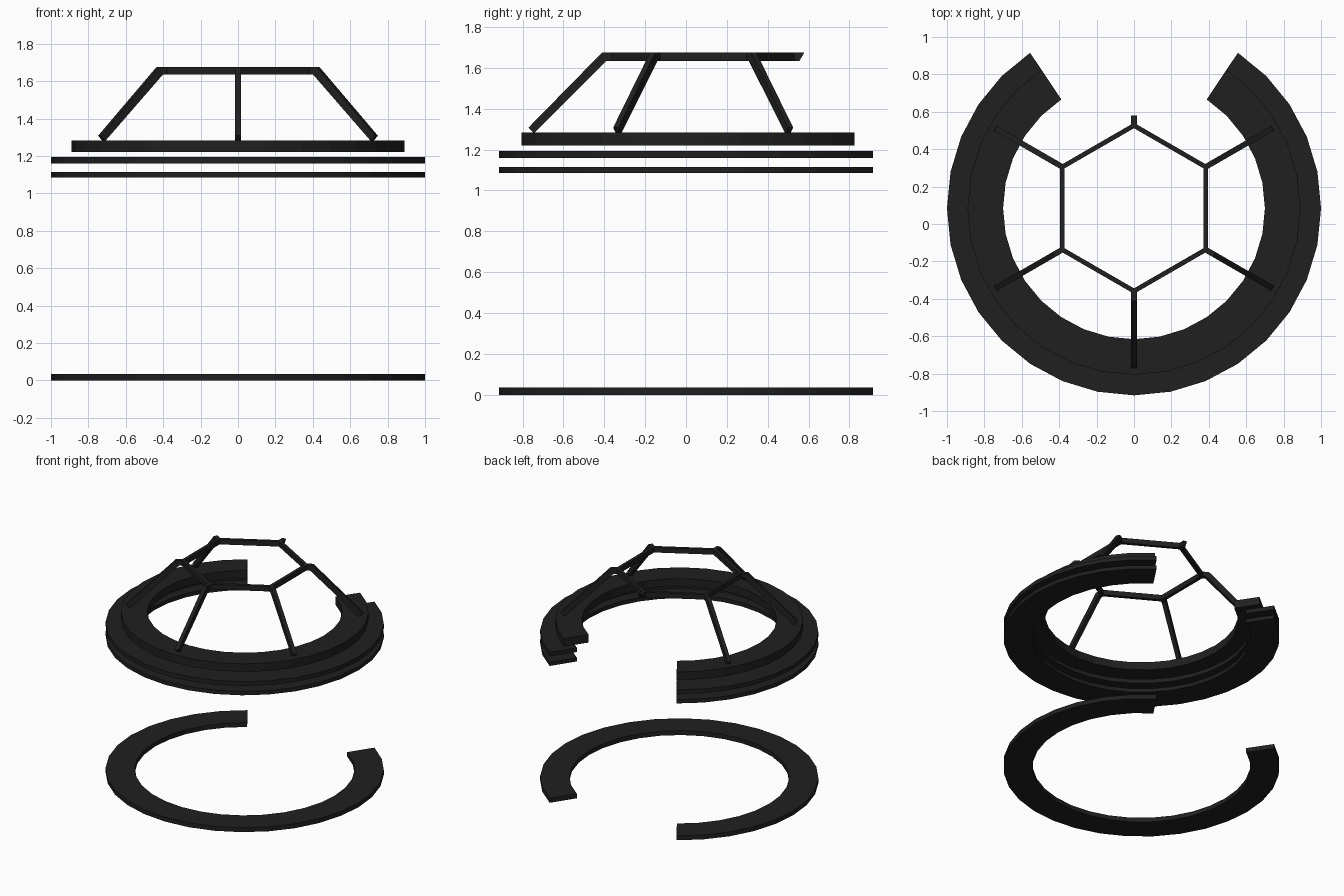
import bpy, bmesh, math
from mathutils import Matrix, Vector

if "Cube" in bpy.data.objects:
    bpy.data.objects.remove(bpy.data.objects["Cube"])

CY = 0.084                      # common axis of rings and frame
STEP = math.radians(11.25)      # 32-sided circle

black = bpy.data.materials.new("black_metal")
black.diffuse_color = (0.014, 0.014, 0.014, 1)
black.use_nodes = True
black.node_tree.nodes["Principled BSDF"].inputs["Base Color"].default_value = black.diffuse_color


def finish(name, bm):
    bmesh.ops.recalc_face_normals(bm, faces=bm.faces[:])
    mesh = bpy.data.meshes.new(name)
    bm.to_mesh(mesh)
    bm.free()
    mesh.materials.append(black)
    ob = bpy.data.objects.new(name, mesh)
    ob.location.y = CY
    bpy.context.collection.objects.link(ob)
    return ob


def sweep(name, r_in, r_out, z0, z1, start, step, count, closed=False):
    """Rectangular section swept around the axis."""
    bm = bmesh.new()
    loops = []
    for i in range(count if closed else count + 1):
        a = start + i * step
        c, s = math.cos(a), math.sin(a)
        loops.append([bm.verts.new((r * c, r * s, z)) for r, z in
                      ((r_in, z0), (r_out, z0), (r_out, z1), (r_in, z1))])
    for i in range(count):
        p, q = loops[i], loops[(i + 1) % len(loops)]
        for k in range(4):
            n = (k + 1) % 4
            bm.faces.new((p[k], p[n], q[n], q[k]))
    if not closed:
        bm.faces.new(loops[0])
        bm.faces.new(loops[-1])
    return finish(name, bm)


def radial_plate(name, profile, angle, width):
    """Extrude an (r, z) outline sideways and turn it to the given angle."""
    bm = bmesh.new()
    face = bm.faces.new([bm.verts.new((r, -width / 2, z)) for r, z in profile])
    ext = bmesh.ops.extrude_face_region(bm, geom=[face])
    new = [v for v in ext["geom"] if isinstance(v, bmesh.types.BMVert)]
    bmesh.ops.translate(bm, verts=new, vec=Vector((0, width, 0)))
    bm.transform(Matrix.Rotation(angle, 4, 'Z'))
    return finish(name, bm)


# Open rings, gap at the back
for name, r_in, r_out, z0, z1 in (
        ("base_ring", 0.79, 1.0, 0.0, 0.035),
        ("lower_shelf_ring", 0.79, 1.0, 1.085, 1.115),
        ("upper_shelf_ring", 0.79, 1.0, 1.16, 1.193),
        ("top_ring", 0.70, 0.89, 1.22, 1.283)):
    sweep(name, r_in, r_out, z0, z1, math.pi / 2 + 3 * STEP, STEP, 26)

# Hexagonal top frame
sweep("hexagon_frame", 0.428, 0.457, 1.635, 1.675,
      math.pi / 2, math.pi / 3, 6, closed=True)

# Five sloping legs, plus a cut-off elbow at the back
elbow = [(0.43, 1.635), (0.43, 1.675), (0.495, 1.675), (0.472, 1.635)]
leg = elbow[:3] + [(0.855, 1.308), (0.828, 1.28)] + elbow[3:]
for i in range(6):
    a = math.pi / 2 + i * math.pi / 3
    if i == 0:
        radial_plate("back_elbow", elbow, a, 0.032)
    else:
        radial_plate(f"frame_leg_{i}", leg, a, 0.03)
